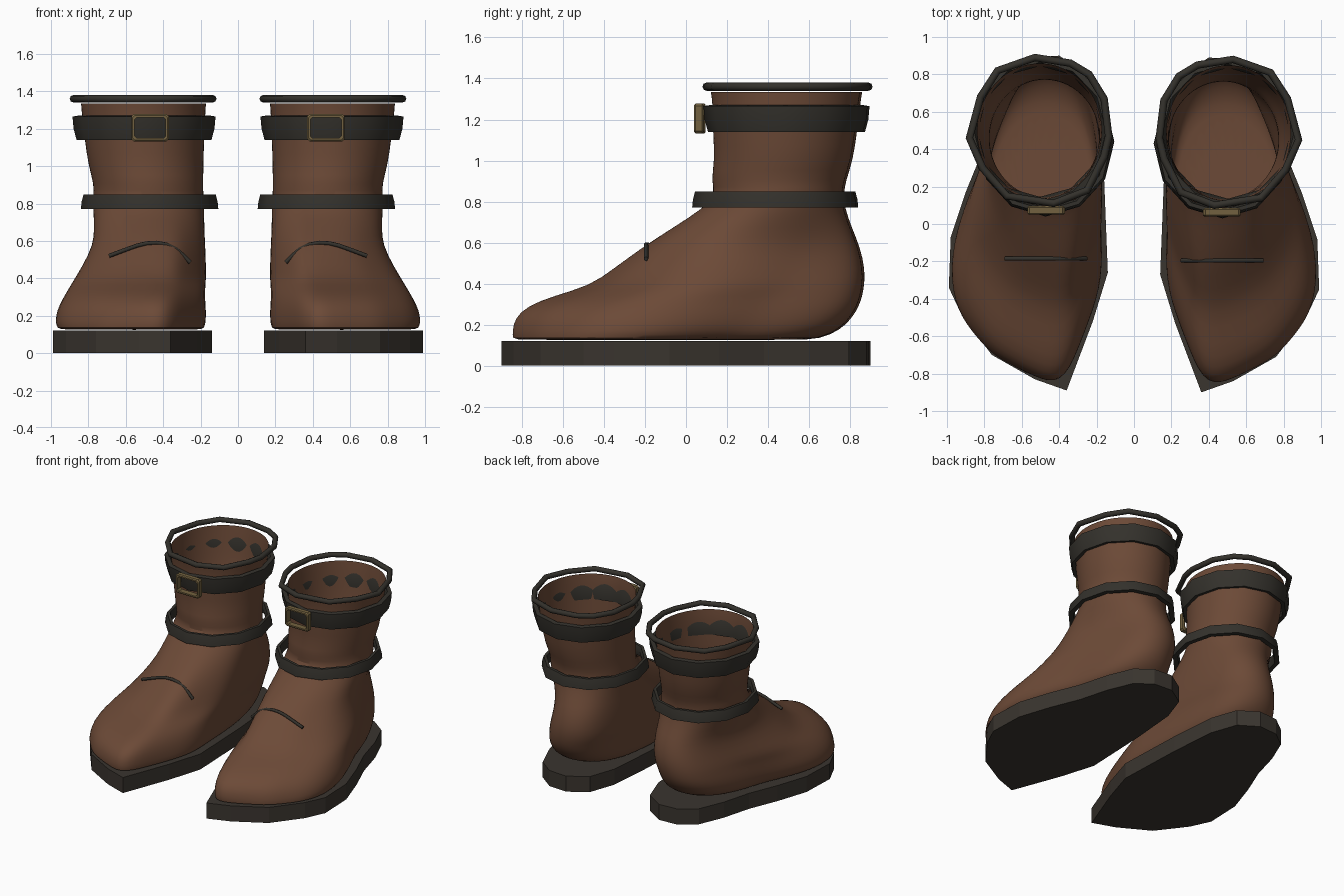
import bpy, bmesh, math
from mathutils import Vector

if "Cube" in bpy.data.objects:
    bpy.data.objects.remove(bpy.data.objects["Cube"])


def material(name, rgb):
    m = bpy.data.materials.new(name)
    m.diffuse_color = (*rgb, 1)
    m.use_nodes = True
    m.node_tree.nodes["Principled BSDF"].inputs["Base Color"].default_value = m.diffuse_color
    return m


LEATHER = material("brown leather", (0.15, 0.068, 0.038))
STRAP = material("dark strap", (0.034, 0.031, 0.025))
SOLE = material("dark sole", (0.042, 0.035, 0.028))
BRASS = material("dull brass", (0.17, 0.12, 0.05))

# Sole outline (counter-clockwise from the toe tip)
SOLE_OUTLINE = [(.36, -.90), (.53, -.84), (.76, -.71), (.92, -.50), (.99, -.35),
                (.98, -.08), (.90, .16), (.81, .38), (.75, .60), (.67, .79),
                (.55, .88), (.40, .89), (.26, .80), (.19, .60), (.16, .24),
                (.14, -.27), (.22, -.53)]

# Boot levels: z, front y, back y, inner x, outer x, foot shape (1) to oval (0)
LEVELS = [(.125, -.83, .56, .20, .94, 1), (.13, -.85, .64, .18, .97, 1),
          (.17, -.85, .74, .17, .98, 1), (.23, -.84, .80, .17, .97, 1),
          (.29, -.78, .835, .175, .94, .95), (.34, -.65, .85, .175, .91, .92),
          (.39, -.47, .86, .17, .88, .88), (.47, -.36, .865, .17, .83, .80),
          (.58, -.21, .84, .175, .775, .6), (.67, -.07, .80, .18, .77, .35),
          (.77, .09, .765, .18, .775, .1), (.84, .145, .76, .185, .775, 0),
          (.90, .12, .77, .185, .77, 0), (1.0, .14, .805, .185, .80, 0),
          (1.14, .13, .825, .18, .82, 0), (1.27, .13, .84, .175, .835, 0),
          (1.335, .12, .85, .17, .84, 0)]

# Corners of the cord around the opening
CORD = [(.53, .88), (.34, .85), (.24, .79), (.16, .66), (.135, .46), (.16, .35),
        (.25, .17), (.43, .10), (.68, .14), (.81, .29), (.88, .45), (.82, .67), (.73, .81)]
STITCH = [(.255, .485), (.29, .52), (.33, .555), (.38, .58), (.435, .59),
          (.49, .587), (.54, .575), (.61, .55), (.69, .52)]


def make_mesh(name, verts, faces, mat, side, smooth=None):
    """Create a mesh, mirrored for the left foot."""
    me = bpy.data.meshes.new(name)
    dy = 0 if side > 0 else .01
    me.from_pydata([(x * side, y + dy, z) for x, y, z in verts], [], faces)
    bm = bmesh.new()
    bm.from_mesh(me)
    bmesh.ops.recalc_face_normals(bm, faces=bm.faces)
    bm.to_mesh(me)
    bm.free()
    me.materials.append(mat)
    ob = bpy.data.objects.new(name, me)
    bpy.context.collection.objects.link(ob)
    if smooth:
        bpy.context.view_layer.objects.active = ob
        ob.select_set(True)
        bpy.ops.object.shade_smooth_by_angle(angle=math.radians(smooth))
        ob.select_set(False)
    return ob


def loft(rings, closed=False):
    """Join equal rings of points with quads."""
    n = len(rings[0])
    verts = [p for r in rings for p in r]
    faces = []
    for i in range(len(rings) if closed else len(rings) - 1):
        a, b = i * n, (i + 1) % len(rings) * n
        faces += [(a + j, a + (j + 1) % n, b + (j + 1) % n, b + j) for j in range(n)]
    return verts, faces


def foot_radius(t):
    """Radius of the foot outline, scaled to a unit box, at angle t."""
    d = Vector((math.cos(t), math.sin(t)))
    pts = [Vector(((x - .565) / .425, (y + .005) / .895)) for x, y in SOLE_OUTLINE]
    for p, q in zip(pts, pts[1:] + pts[:1]):
        e = q - p
        den = d.cross(e)
        if abs(den) > 1e-9:
            r, s = p.cross(e) / den, p.cross(d) / den
            if r > 0 and -1e-6 <= s <= 1 + 1e-6:
                return r
    return 1


def boot(side):
    n = 44
    angles = [2 * math.pi * i / n for i in range(n)]
    radii = [foot_radius(t) for t in angles]
    radii = [(radii[i - 1] + 2 * radii[i] + radii[(i + 1) % n]) / 4 for i in range(n)]
    rings = []
    for z, y0, y1, x0, x1, w in LEVELS:
        pts = [((w * r + 1 - w) * math.cos(t), (w * r + 1 - w) * math.sin(t))
               for r, t in zip(radii, angles)]
        xs, ys = [p[0] for p in pts], [p[1] for p in pts]
        rings.append([(x0 + (x - min(xs)) / (max(xs) - min(xs)) * (x1 - x0),
                       y0 + (y - min(ys)) / (max(ys) - min(ys)) * (y1 - y0), z)
                      for x, y in pts])
    verts, faces = loft(rings)
    faces.append(tuple(range(n)))
    ob = make_mesh("boot", verts, faces, LEATHER, side, 60)
    sub = ob.modifiers.new("smooth", 'SUBSURF')
    sub.levels = sub.render_levels = 1


def sole(side):
    rings = [[(x, y, z) for x, y in SOLE_OUTLINE] for z in (0, .12)]
    verts, faces = loft(rings)
    n = len(SOLE_OUTLINE)
    faces += [tuple(range(n)), tuple(range(n, 2 * n))]
    make_mesh("sole", verts, faces, SOLE, side)


def band(name, side, x0, x1, y0, y1, section):
    """Faceted strap: section is a closed loop of (inset, z)."""
    n = 12
    cx, cy, rx, ry = (x0 + x1) / 2, (y0 + y1) / 2, (x1 - x0) / 2, (y1 - y0) / 2
    rings = []
    for inset, z in section:
        rings.append([(cx + (rx - inset) * math.cos(2 * math.pi * i / n),
                       cy + (ry - inset) * math.sin(2 * math.pi * i / n), z)
                      for i in range(n)])
    make_mesh(name, *loft(rings, True), STRAP, side, 40)


def buckle(side):
    cx, cz = .47, 1.205
    rings = []
    for hx, hz, y in ((.1, .073, .047), (.1, .073, .078), (.093, .066, .085),
                      (.083, .056, .085), (.083, .056, .04), (.093, .066, .04)):
        c = .012
        rings.append([(cx + x, y, cz + z) for x, z in (
            (hx - c, -hz), (hx, c - hz), (hx, hz - c), (hx - c, hz),
            (c - hx, hz), (-hx, hz - c), (-hx, c - hz), (c - hx, -hz))])
    make_mesh("buckle", *loft(rings, True), BRASS, side)


def tube(name, side, points, radius, cyclic):
    cu = bpy.data.curves.new(name, 'CURVE')
    cu.dimensions = '3D'
    cu.bevel_depth = radius
    cu.bevel_resolution = 2
    cu.use_fill_caps = True
    sp = cu.splines.new('POLY')
    sp.points.add(len(points) - 1)
    for p, (x, y, z) in zip(sp.points, points):
        p.co = (x * side, y + (0 if side > 0 else .01), z, 1)
    sp.use_cyclic_u = cyclic
    cu.materials.append(STRAP)
    bpy.context.collection.objects.link(bpy.data.objects.new(name, cu))


for side in (1, -1):
    boot(side)
    sole(side)
    band("upper_strap", side, .12, .885, .085, .885,
         [(.022, 1.14), (.006, 1.20), (0, 1.265), (.03, 1.27), (.05, 1.21), (.05, 1.145)])
    band("ankle_strap", side, .105, .84, .03, .83,
         [(0, .77), (.004, .81), (.014, .848), (.035, .848), (.045, .81), (.035, .77)])
    buckle(side)
    tube("collar_cord", side, [(x, y, 1.36) for x, y in CORD], .02, True)
    tube("instep_stitch", side, [(x, -.195, z) for x, z in STITCH], .011, False)
